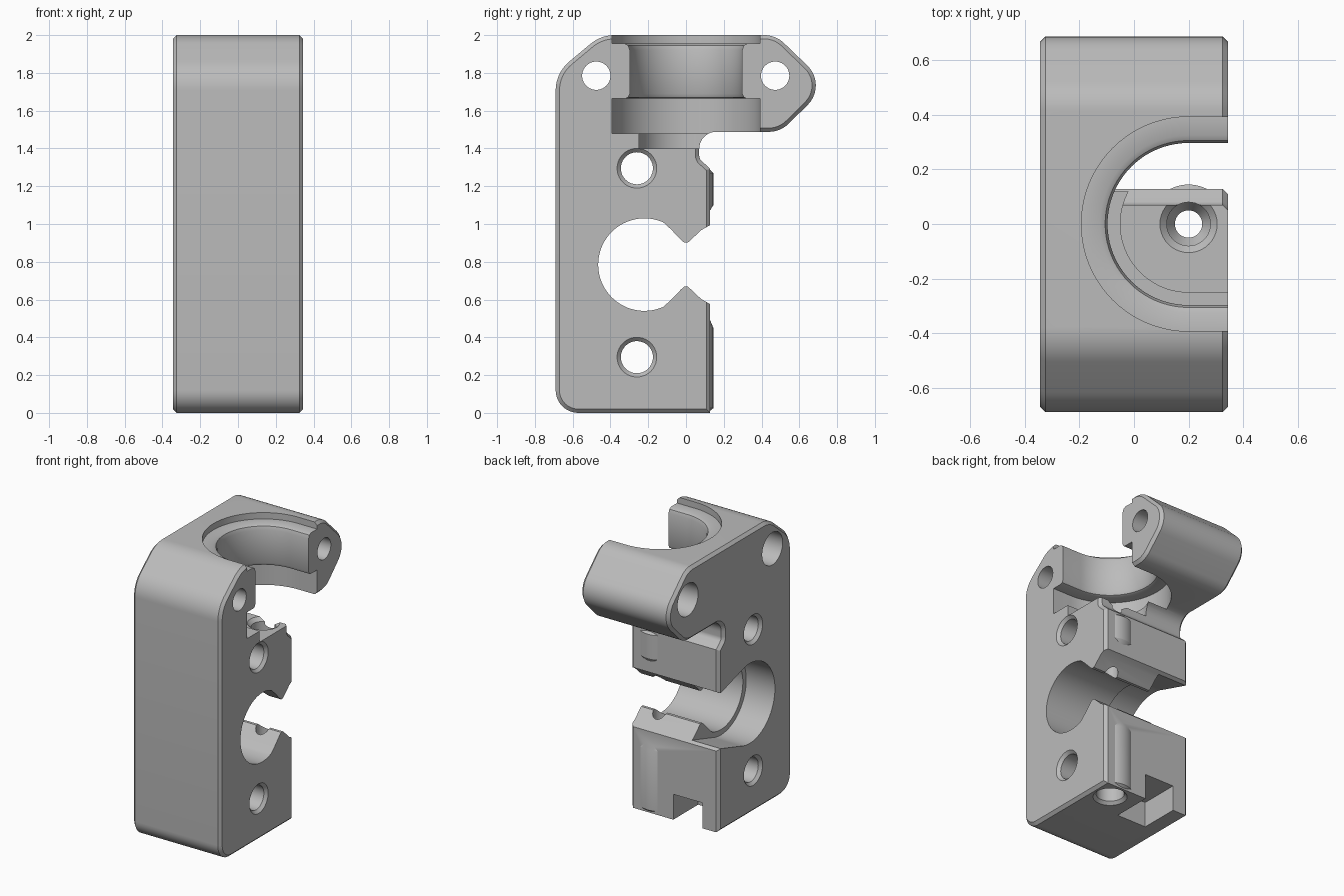
import bpy, bmesh, math
from mathutils import Vector

old = bpy.data.objects.get("Cube")
if old:
    bpy.data.objects.remove(old, do_unlink=True)

HALF = 0.345        # half of the body width
BORE = 0.2          # x of the vertical bore

grey = bpy.data.materials.new("grey plastic")
grey.use_nodes = True
grey.diffuse_color = (0.5, 0.5, 0.5, 1)
grey.node_tree.nodes["Principled BSDF"].inputs["Base Color"].default_value = (0.5, 0.5, 0.5, 1)


def solid(name, rings, chamfer=0):
    """Skin a stack of equal rings and cap both ends."""
    bm = bmesh.new()
    loops = [[bm.verts.new(p) for p in ring] for ring in rings]
    n = len(loops[0])
    for a, b in zip(loops, loops[1:]):
        for i in range(n):
            bm.faces.new((a[i], a[(i + 1) % n], b[(i + 1) % n], b[i]))
    caps = [bm.faces.new(loops[0]), bm.faces.new(loops[-1])]
    bmesh.ops.recalc_face_normals(bm, faces=bm.faces)
    if chamfer:
        edges = [e for f in caps for e in f.edges]
        bmesh.ops.bevel(bm, geom=edges, offset=chamfer, segments=1, affect='EDGES')
    mesh = bpy.data.meshes.new(name)
    bm.to_mesh(mesh)
    bm.free()
    mesh.materials.append(grey)
    obj = bpy.data.objects.new(name, mesh)
    bpy.context.collection.objects.link(obj)
    return obj


def side_profile(name, pts, x0, x1, chamfer=0):
    return solid(name, [[Vector((x, y, z)) for y, z in pts] for x in (x0, x1)], chamfer)


def turned(name, axis, a, b, steps, n=40):
    """Round solid along x or z; steps are (radius, position)."""
    rings = []
    for r, t in steps:
        ring = []
        for i in range(n):
            u = a + r * math.cos(math.tau * i / n)
            v = b + r * math.sin(math.tau * i / n)
            ring.append(Vector((t, u, v)) if axis == 'x' else Vector((u, v, t)))
        rings.append(ring)
    return solid(name, rings)


def rounded(corners, seg=10):
    """Polygon with a fillet radius on every corner."""
    out = []
    for i, (y, z, r) in enumerate(corners):
        p = Vector((y, z))
        if not r:
            out.append(p)
            continue
        d0 = (Vector(corners[i - 1][:2]) - p).normalized()
        d1 = (Vector(corners[(i + 1) % len(corners)][:2]) - p).normalized()
        half = d0.angle(d1) / 2
        c = p + (d0 + d1).normalized() * (r / math.sin(half))
        a = p + d0 * (r / math.tan(half)) - c
        b = p + d1 * (r / math.tan(half)) - c
        sweep = math.pi - 2 * half
        for k in range(seg + 1):
            t = k / seg
            out.append(c + (a * math.sin((1 - t) * sweep) + b * math.sin(t * sweep)) / math.sin(sweep))
    return out


def combine(obj, tool, operation):
    mod = obj.modifiers.new(tool.name, 'BOOLEAN')
    mod.operation, mod.solver, mod.object = operation, 'EXACT', tool
    bpy.context.view_layer.objects.active = obj
    bpy.ops.object.modifier_apply(modifier=mod.name)
    bpy.data.objects.remove(tool, do_unlink=True)


# Main body with the upper arm
body = side_profile("extruder_body", rounded([
    (-0.69, 0, 0.12), (0.128, 0, 0), (0.128, 1.293, 0), (0.07, 1.345, 0.04),
    (0.07, 1.488, 0.09), (0.5, 1.488, 0.15), (0.75, 1.735, 0.145),
    (0.475, 2, 0.15), (-0.45, 2, 0.2), (-0.69, 1.8, 0.2)]), -HALF, HALF, 0.02)

# Ribs that thicken the wall behind the vertical bore
for steps in ([(0.12, 0.005), (0.145, 0.025), (0.145, 0.45), (0.12, 0.51)],
              [(0.12, 1.06), (0.145, 1.1), (0.145, 1.27), (0.1, 1.31)]):
    combine(body, turned("bore_rib", 'z', BORE, 0, steps), 'UNION')


# Round cross opening that runs out through the back
def opening(name, r, start, upper, x0, x1):
    cy, cz = -0.22, 0.785
    arc = []
    for k in range(41):
        a = math.radians(start + (360 - 2 * start) * k / 40)
        arc.append((cy + r * math.cos(a), cz + r * math.sin(a)))
    lower = [(y, cz - h) for y, h in upper]
    return side_profile(name, arc + lower + [(y, cz + h) for y, h in reversed(upper)], x0, x1)


cuts = [
    opening("gear_opening", 0.245, 66,
            [(-0.08, 0.187), (-0.025, 0.13), (-0.01, 0.117), (0.01, 0.117),
             (0.025, 0.13), (0.08, 0.182), (0.25, 0.28)], -0.5, 0.5),
    opening("bearing_seat", 0.283, 68, [(0.125, 0.19), (0.25, 0.19)], -0.5, -0.12),
]

# Stepped mount pocket, open towards +x
rings = []
for r, z in [(0.25, 1.4), (0.25, 1.478), (0.393, 1.478), (0.393, 1.665),
             (0.32, 1.665), (0.306, 1.671), (0.297, 1.69), (0.297, 1.92),
             (0.306, 1.945), (0.325, 1.955), (0.393, 1.955), (0.393, 2.1)]:
    ring = [Vector((0.6, r, z))]
    for k in range(41):
        a = math.pi / 2 + math.pi * k / 40
        ring.append(Vector((BORE + r * math.cos(a), r * math.sin(a), z)))
    rings.append(ring + [Vector((0.6, -r, z))])
cuts.append(solid("mount_pocket", rings))

# Vertical bore, wider at its ends
cuts.append(turned("vertical_bore", 'z', BORE, 0, [
    (0.13, -0.02), (0.09, 0.02), (0.09, 0.42), (0.05, 0.46), (0.05, 1.2),
    (0.08, 1.25), (0.08, 1.375), (0.13, 1.425)]))

# Screw holes: chamfered pair below, counterbored pair above
for z in (0.295, 1.295):
    cuts.append(turned("screw_hole", 'x', -0.26, z, [
        (0.125, -HALF - 0.02), (0.085, -HALF + 0.02),
        (0.085, HALF - 0.02), (0.125, HALF + 0.02)]))
for y in (-0.475, 0.472):
    cuts.append(turned("clamp_hole", 'x', y, 1.785, [
        (0.115, -0.5), (0.115, -0.2), (0.075, -0.2), (0.075, 0.5)]))

# Nut slot at the bottom of the back
cuts.append(side_profile("nut_slot", [(-0.15, -0.1), (0.3, -0.1), (0.3, 0.18), (-0.15, 0.18)],
                         -0.22, 0.01))

for cut in cuts:
    combine(body, cut, 'DIFFERENCE')

bpy.ops.object.select_all(action='DESELECT')
body.select_set(True)
bpy.context.view_layer.objects.active = body
bpy.ops.object.shade_smooth_by_angle(angle=math.radians(30))
